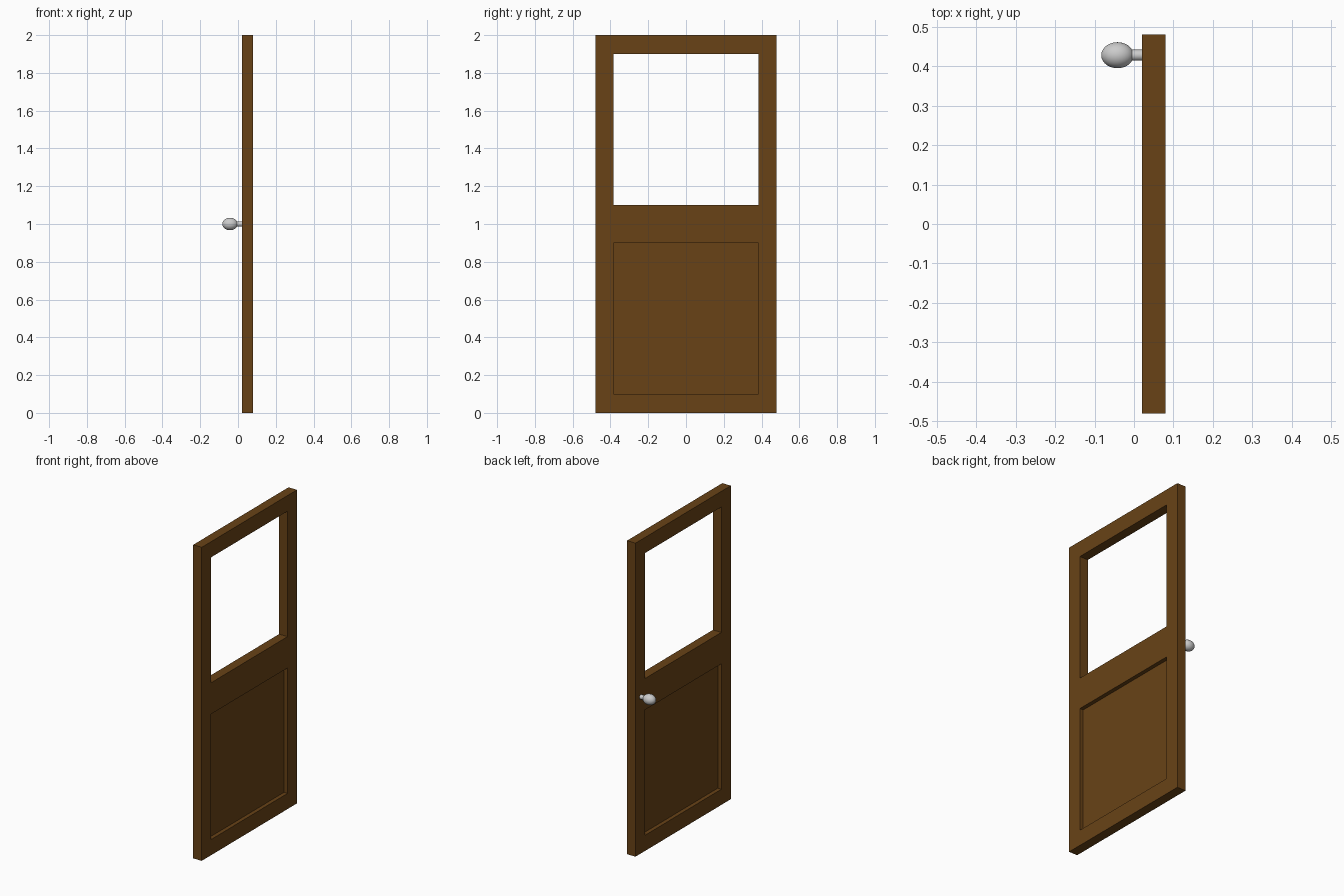
import bpy, bmesh, math
from mathutils import Matrix

if "Cube" in bpy.data.objects:
    bpy.data.objects.remove(bpy.data.objects["Cube"])

X0, X1 = 0.02, 0.08                       # door thickness range
YS = [-0.48, -0.385, 0.385, 0.48]         # stile edges
ZS = [0.0, 0.1, 0.9, 1.1, 1.9, 2.0]       # rail edges
OPENINGS = {(1, 1), (1, 3)}               # lower panel, upper window
RECESS = 0.025


def material(name, color):
    mat = bpy.data.materials.new(name)
    mat.diffuse_color = color
    mat.use_nodes = True
    mat.node_tree.nodes["Principled BSDF"].inputs["Base Color"].default_value = mat.diffuse_color
    return mat


def finish(name, bm, mat=None):
    bmesh.ops.recalc_face_normals(bm, faces=bm.faces[:])
    mesh = bpy.data.meshes.new(name)
    bm.to_mesh(mesh)
    bm.free()
    obj = bpy.data.objects.new(name, mesh)
    bpy.context.collection.objects.link(obj)
    if mat:
        mesh.materials.append(mat)
    return obj


wood = material("wood", (0.14, 0.055, 0.008, 1))

# Door frame: a flat grid with two cells left open, extruded to thickness
bm = bmesh.new()
grid = [[bm.verts.new((X0, y, z)) for z in ZS] for y in YS]
for i in range(len(YS) - 1):
    for j in range(len(ZS) - 1):
        if (i, j) not in OPENINGS:
            bm.faces.new((grid[i][j], grid[i + 1][j], grid[i + 1][j + 1], grid[i][j + 1]))
bmesh.ops.recalc_face_normals(bm, faces=bm.faces[:])
ext = bmesh.ops.extrude_face_region(bm, geom=bm.faces[:], use_keep_orig=True)
moved = [e for e in ext["geom"] if isinstance(e, bmesh.types.BMVert)]
bmesh.ops.translate(bm, verts=moved, vec=(X1 - X0, 0, 0))
finish("door_frame", bm, wood)

# Lower panel, recessed on both sides
bm = bmesh.new()
size = (X1 - X0 - 2 * RECESS, YS[2] - YS[1], ZS[2] - ZS[1])
bmesh.ops.create_cube(bm, size=1, matrix=Matrix.Translation(((X0 + X1) / 2, 0, 0.5))
                      @ Matrix.Diagonal((*size, 1)))
finish("lower_panel", bm, wood)

# Door knob: egg-shaped grip on a short stem, turned as one profile about x
profile = [(X0, 0.014), (-0.006, 0.014)]
cx, rx, ry = -0.042, 0.041, 0.033
start = math.asin(0.014 / ry)
steps = 12
for k in range(steps):
    a = start + (math.pi - start) * k / steps
    profile.append((cx + rx * math.cos(a), ry * math.sin(a)))
profile = [profile[0]] + profile[2:] + [(cx - rx, 0)]
bm = bmesh.new()
verts = [bm.verts.new((x, 0.428 + r, 1.0)) for x, r in profile]
edges = [bm.edges.new(pair) for pair in zip(verts, verts[1:])]
bmesh.ops.spin(bm, geom=verts + edges, cent=(0, 0.428, 1.0), axis=(1, 0, 0),
               angle=2 * math.pi, steps=32)
bmesh.ops.remove_doubles(bm, verts=bm.verts[:], dist=1e-5)
knob = finish("door_knob", bm)
bpy.context.view_layer.objects.active = knob
knob.select_set(True)
bpy.ops.object.shade_smooth_by_angle(angle=math.radians(35))
